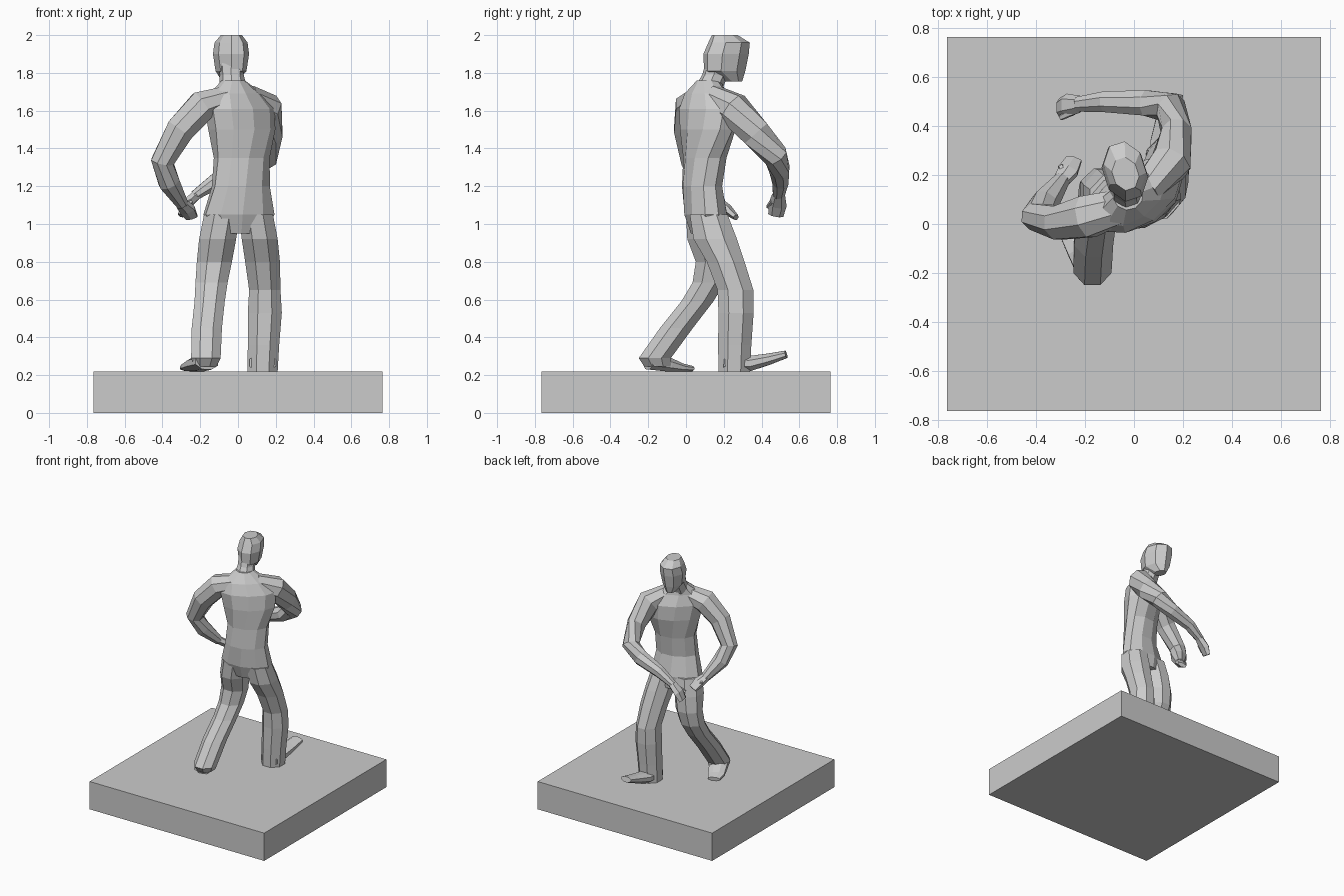
import bpy, bmesh
from math import cos, sin, pi, radians
from mathutils import Vector


def tube(name, rings, side=(1, 0, 0), flat=False, n=8):
    """Faceted loft. Ring = x, y, z, half width, half depth, optional yaw.
    flat keeps rings horizontal, otherwise they follow the path."""
    bm = bmesh.new()
    pts = [Vector(r[:3]) for r in rings]
    loops = []
    for i, r in enumerate(rings):
        if flat:
            yaw = radians(r[5]) if len(r) > 5 else 0
            u, v = Vector((cos(yaw), sin(yaw), 0)), Vector((-sin(yaw), cos(yaw), 0))
        else:
            t = (pts[min(i + 1, len(pts) - 1)] - pts[max(i - 1, 0)]).normalized()
            u = Vector(side)
            u = (u - t * u.dot(t)).normalized()
            v = t.cross(u)
        k = 1 / cos(pi / n)
        angles = [2 * pi * (j + 0.5) / n for j in range(n)]
        loops.append([bm.verts.new(pts[i] + k * (u * r[3] * cos(a) + v * r[4] * sin(a)))
                      for a in angles])
    for lo, hi in zip(loops, loops[1:]):
        for j in range(n):
            bm.faces.new((lo[j], lo[(j + 1) % n], hi[(j + 1) % n], hi[j]))
    bm.faces.new(loops[0][::-1])
    bm.faces.new(loops[-1])
    bmesh.ops.recalc_face_normals(bm, faces=bm.faces)
    me = bpy.data.meshes.new(name)
    bm.to_mesh(me)
    bm.free()
    ob = bpy.data.objects.new(name, me)
    bpy.context.collection.objects.link(ob)
    return ob


# Square plinth
bpy.ops.mesh.primitive_cube_add(size=1, location=(0, 0, 0.11))
base = bpy.context.object
base.name = "base"
base.scale = (1.53, 1.53, 0.22)

# Torso, twisting from hips to shoulders
tube("torso", [
    (0.005, 0.12, 0.95, 0.13, 0.09, 8),
    (0.005, 0.105, 1.05, 0.185, 0.11, 10),
    (0.015, 0.085, 1.20, 0.15, 0.1, 15),
    (0.02, 0.10, 1.35, 0.145, 0.105, 20),
    (0.02, 0.115, 1.50, 0.185, 0.12, 32),
    (0.01, 0.115, 1.61, 0.2, 0.115, 35),
    (-0.01, 0.105, 1.69, 0.15, 0.085, 35),
    (-0.025, 0.12, 1.76, 0.06, 0.06, 30)], flat=True, n=10)

# Neck and head
tube("neck", [(-0.025, 0.11, 1.70, 0.07, 0.07, 20),
              (-0.033, 0.155, 1.79, 0.058, 0.065, 18),
              (-0.037, 0.18, 1.86, 0.06, 0.07, 18)], flat=True)
tube("head", [
    (-0.045, 0.25, 1.755, 0.035, 0.045, 18),
    (-0.037, 0.205, 1.81, 0.072, 0.105, 18),
    (-0.037, 0.212, 1.90, 0.085, 0.115, 18),
    (-0.037, 0.228, 1.96, 0.078, 0.105, 18),
    (-0.035, 0.205, 2.00, 0.05, 0.065, 18)], flat=True)

# Bent arm on the -x side
tube("right_arm", [
    (-0.06, 0.07, 1.67, 0.07, 0.06),
    (-0.19, 0.03, 1.625, 0.085, 0.08),
    (-0.305, 0.005, 1.50, 0.068, 0.075),
    (-0.40, 0.03, 1.33, 0.055, 0.06),
    (-0.365, 0.085, 1.22, 0.055, 0.055),
    (-0.295, 0.18, 1.105, 0.032, 0.032)], side=(0, 1, 0))
tube("right_hand", [
    (-0.30, 0.175, 1.11, 0.03, 0.025),
    (-0.268, 0.22, 1.075, 0.04, 0.025),
    (-0.245, 0.265, 1.035, 0.032, 0.014)], side=(1, 0, 0), n=6)
tube("right_thumb", [(-0.285, 0.19, 1.09, 0.014, 0.014),
                     (-0.30, 0.24, 1.08, 0.01, 0.01)], side=(0, 0, 1), n=5)

# Arm on the +x side, reaching across the front
tube("left_arm", [
    (0.05, 0.14, 1.67, 0.065, 0.06),
    (0.15, 0.25, 1.61, 0.085, 0.08),
    (0.175, 0.37, 1.48, 0.078, 0.06),
    (0.15, 0.475, 1.36, 0.065, 0.06),
    (0.05, 0.495, 1.29, 0.055, 0.052),
    (-0.12, 0.50, 1.225, 0.042, 0.042),
    (-0.23, 0.49, 1.15, 0.026, 0.03)], side=(0, 0, 1))
tube("left_hand", [
    (-0.22, 0.49, 1.155, 0.025, 0.03),
    (-0.275, 0.485, 1.10, 0.026, 0.042),
    (-0.305, 0.475, 1.045, 0.014, 0.035)], side=(1, 0, 0), n=6)
tube("left_thumb", [(-0.25, 0.46, 1.12, 0.014, 0.014),
                    (-0.30, 0.435, 1.09, 0.01, 0.01)], side=(0, 0, 1), n=5)

# Forward leg with the toe lifted
tube("left_leg", [
    (0.095, 0.12, 1.05, 0.09, 0.1),
    (0.115, 0.155, 0.92, 0.095, 0.115),
    (0.13, 0.21, 0.80, 0.092, 0.10),
    (0.142, 0.262, 0.65, 0.083, 0.095),
    (0.142, 0.265, 0.53, 0.09, 0.093),
    (0.135, 0.258, 0.36, 0.083, 0.088),
    (0.13, 0.255, 0.22, 0.08, 0.083)], flat=True)
tube("left_foot", [
    (0.13, 0.20, 0.265, 0.07, 0.045),
    (0.13, 0.34, 0.262, 0.062, 0.04),
    (0.145, 0.44, 0.285, 0.052, 0.03),
    (0.155, 0.53, 0.31, 0.045, 0.02)])

# Trailing bent leg
tube("right_leg", [
    (-0.085, 0.10, 1.05, 0.095, 0.1),
    (-0.108, 0.115, 0.92, 0.098, 0.108),
    (-0.125, 0.14, 0.80, 0.093, 0.088),
    (-0.14, 0.12, 0.69, 0.085, 0.085),
    (-0.15, 0.06, 0.59, 0.08, 0.085),
    (-0.165, -0.05, 0.45, 0.08, 0.087),
    (-0.17, -0.165, 0.29, 0.078, 0.085),
    (-0.175, -0.15, 0.245, 0.06, 0.07)], flat=True)
tube("right_foot", [
    (-0.165, -0.2, 0.27, 0.065, 0.04),
    (-0.21, -0.10, 0.258, 0.065, 0.038),
    (-0.245, -0.03, 0.242, 0.06, 0.022),
    (-0.265, 0.03, 0.235, 0.045, 0.014)])
